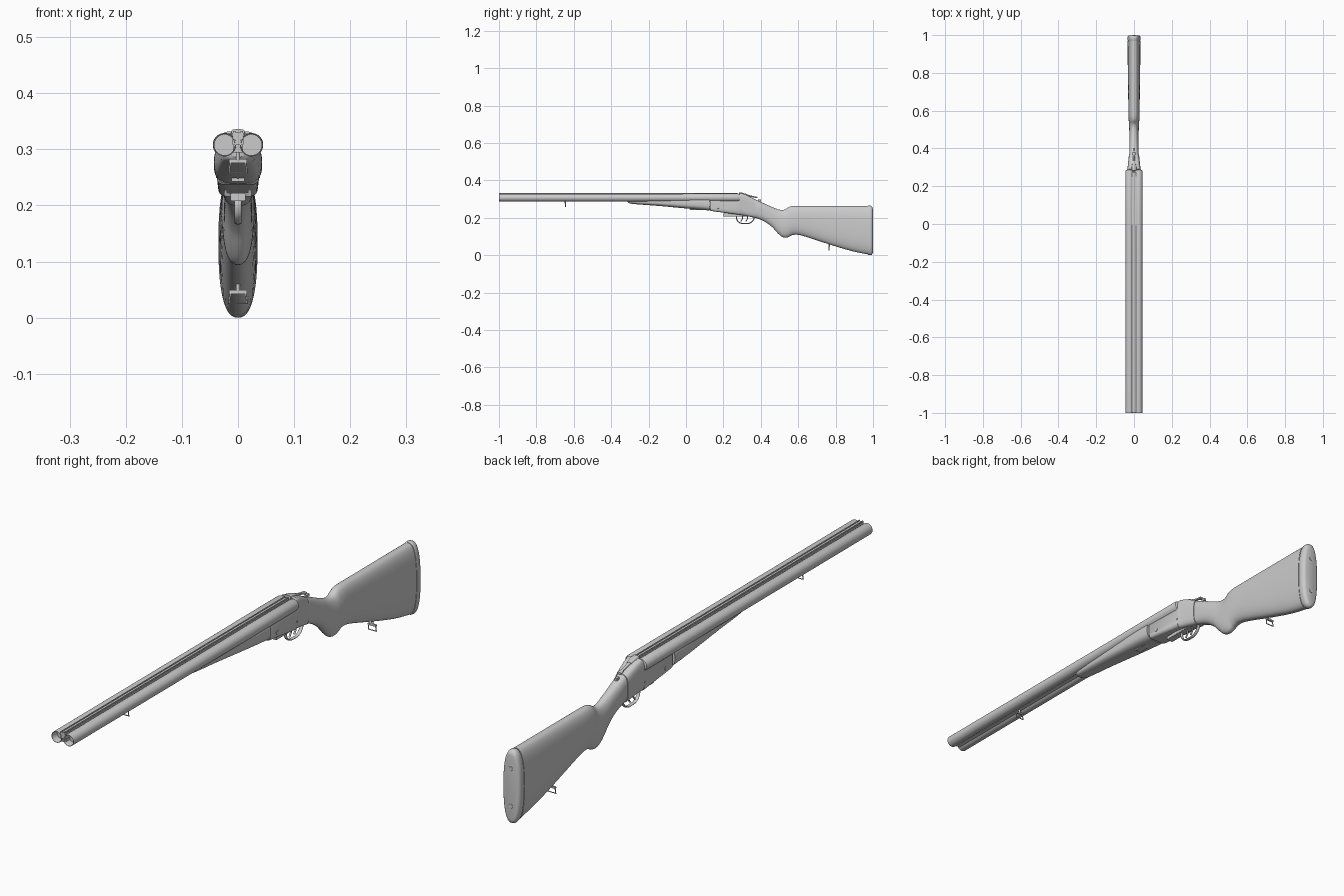
import bpy, bmesh, math
from mathutils import Vector

if "Cube" in bpy.data.objects:
    bpy.data.objects.remove(bpy.data.objects["Cube"])


def finish(name, bm, angle=35):
    bmesh.ops.recalc_face_normals(bm, faces=bm.faces)
    me = bpy.data.meshes.new(name)
    bm.to_mesh(me)
    bm.free()
    ob = bpy.data.objects.new(name, me)
    bpy.context.collection.objects.link(ob)
    bpy.ops.object.select_all(action='DESELECT')
    ob.select_set(True)
    bpy.context.view_layer.objects.active = ob
    bpy.ops.object.shade_smooth_by_angle(angle=math.radians(angle))
    return ob


def refine(secs, steps):
    """Smoothly interpolate sections along y with Hermite curves."""
    n = len(secs)

    def slope(i, k):
        a, b = secs[max(i - 1, 0)], secs[min(i + 1, n - 1)]
        return (b[k] - a[k]) / (b[0] - a[0])
    out = []
    for i in range(n - 1):
        p, q = secs[i], secs[i + 1]
        h = q[0] - p[0]
        for s in range(steps):
            t = s / steps
            row = [p[0] + t * h]
            for k in range(1, len(p)):
                row.append((2*t**3 - 3*t*t + 1) * p[k] + (t**3 - 2*t*t + t) * h * slope(i, k)
                           + (3*t*t - 2*t**3) * q[k] + (t**3 - t*t) * h * slope(i + 1, k))
            out.append(row)
    return out + [secs[-1]]


def loft(name, secs, steps=1, seg=40, x=0.0, angle=35):
    """Sections: (y, top z, bottom z, half width, superellipse power)."""
    if steps > 1:
        secs = refine(secs, steps)
    bm = bmesh.new()
    rings = []
    for y, top, bot, hw, n in secs:
        ring = []
        for i in range(seg):
            a = 2 * math.pi * i / seg
            c, s = math.cos(a), math.sin(a)
            ring.append(bm.verts.new((x + hw * math.copysign(abs(c) ** (2 / n), c), y,
                        (top + bot) / 2 + (top - bot) / 2 * math.copysign(abs(s) ** (2 / n), s))))
        rings.append(ring)
    for a, b in zip(rings, rings[1:]):
        for i in range(seg):
            j = (i + 1) % seg
            bm.faces.new((a[i], a[j], b[j], b[i]))
    bm.faces.new(rings[0])
    bm.faces.new(rings[-1])
    return finish(name, bm, angle)


def box(name, lo, hi, bevel=0.001):
    bm = bmesh.new()
    bmesh.ops.create_cube(bm, size=1)
    lo, hi = Vector(lo), Vector(hi)
    for v in bm.verts:
        v.co = (lo + hi) / 2 + v.co * (hi - lo)
    bmesh.ops.bevel(bm, geom=bm.edges[:], offset=bevel, segments=2, affect='EDGES')
    return finish(name, bm)


def wire(name, pts, depth, cyclic=False, smooth=True, xscale=1.0):
    cu = bpy.data.curves.new(name, 'CURVE')
    cu.dimensions = '3D'
    cu.bevel_depth, cu.bevel_resolution, cu.use_fill_caps = depth, 3, True
    sp = cu.splines.new('BEZIER')
    sp.bezier_points.add(len(pts) - 1)
    for b, p in zip(sp.bezier_points, pts):
        b.co = p
        b.handle_left_type = b.handle_right_type = 'AUTO' if smooth else 'VECTOR'
    sp.use_cyclic_u = cyclic
    ob = bpy.data.objects.new(name, cu)
    ob.scale.x = xscale
    bpy.context.collection.objects.link(ob)
    return ob


def disc(name, pos, axis, r, depth):
    bm = bmesh.new()
    bmesh.ops.create_cone(bm, cap_ends=True, segments=20, radius1=r, radius2=r * 0.85, depth=depth)
    rot = Vector((0, 0, 1)).rotation_difference(Vector(axis)).to_matrix()
    bmesh.ops.rotate(bm, verts=bm.verts, matrix=rot)
    bmesh.ops.translate(bm, verts=bm.verts, vec=pos)
    return finish(name, bm)


# Barrels with recessed muzzles and rounded breech ends
ZC = 0.308
for side, sx in (("left", -1), ("right", 1)):
    prof = [(-0.97, .0183), (-0.999, .0183), (-1.0, .0188), (-1.0, .0202), (-0.998, .0205),
            (-0.05, .0205), (0.05, .0212), (0.278, .0212), (0.285, .019), (0.287, .016)]
    loft(side + "_barrel", [(y, ZC + r, ZC - r, r, 2) for y, r in prof], x=sx * 0.0238)

# Top rib, its groove rails and the lower web between the barrels
box("top_rib", (-0.0095, -0.999, 0.308), (0.0095, 0.275, 0.330))
for sx in (-1, 1):
    box("rib_rail", (sx * 0.0065 - 0.002, -0.999, 0.328), (sx * 0.0065 + 0.002, 0.275, 0.333), 0.0005)
box("lower_web", (-0.009, -0.995, 0.294), (0.009, 0.28, 0.308))

# Forend wood and its metal iron
loft("forend", [(-0.312, .298, .286, .010, 2.2), (-0.305, .300, .279, .019, 2.4),
                (-0.28, .302, .274, .026, 2.6), (-0.15, .306, .264, .033, 2.8),
                (-0.02, .310, .252, .039, 3), (0.06, .310, .245, .0425, 3),
                (0.125, .310, .239, .043, 3)], steps=5)
box("forend_iron", (-0.012, 0.02, 0.243), (0.012, 0.14, 0.262))

# Receiver
loft("receiver", [(0.128, .302, .240, .036, 6), (0.131, .304, .237, .038, 6),
                  (0.286, .304, .216, .036, 6), (0.287, .328, .216, .036, 5),
                  (0.292, .332, .215, .035, 5), (0.315, .326, .211, .032, 4.5),
                  (0.345, .312, .205, .029, 4), (0.368, .300, .200, .0265, 3.6)], seg=56)
for sx in (-1, 1):
    disc("receiver_pin", (sx * 0.0375, 0.17, 0.255), (sx, 0, 0), 0.007, 0.003)
    disc("sear_pin", (sx * 0.0355, 0.285, 0.25), (sx, 0, 0), 0.004, 0.004)

# Stock with semi-pistol grip
loft("stock", [(0.355, .304, .204, .025, 3), (0.38, .294, .197, .025, 2.8),
               (0.42, .276, .180, .0245, 2.4), (0.46, .258, .151, .0245, 2.3),
               (0.49, .246, .118, .025, 2.3), (0.512, .242, .099, .026, 2.3),
               (0.53, .245, .094, .027, 2.3), (0.548, .257, .097, .028, 2.3),
               (0.565, .262, .106, .029, 2.3), (0.59, .263, .110, .0295, 2.4),
               (0.63, .263, .102, .030, 2.4), (0.76, .263, .060, .032, 2.5),
               (0.88, .263, .024, .0335, 2.5), (0.968, .263, .005, .034, 2.5)],
     steps=5, seg=48)

# Butt plate with two screws
loft("butt_seam", [(0.966, .260, .008, .0325, 2.5), (0.974, .260, .007, .0325, 2.5)], seg=48)
loft("butt_pad", [(0.971, .263, .004, .034, 2.5), (0.974, .265, .002, .035, 2.5),
                  (0.986, .265, .000, .035, 2.5), (0.993, .262, .002, .033, 2.5),
                  (0.997, .256, .007, .029, 2.5), (0.999, .248, .014, .023, 2.5)], seg=48)
for z in (0.065, 0.2):
    disc("butt_screw", (0, 0.998, z), (0, 1, 0), 0.009, 0.004)

# Top lever, thumb piece and safety catch
loft("lever_base", [(0.283, .336, .318, .012, 4), (0.30, .335, .312, .013, 4),
                    (0.325, .327, .310, .008, 4)])
loft("top_lever", [(0.30, .334, .322, .009, 3), (0.335, .323, .314, .005, 3),
                   (0.36, .316, .309, .005, 3), (0.374, .313, .305, .009, 3),
                   (0.382, .312, .305, .008, 3)], steps=4)
box("safety_catch", (-0.005, 0.385, 0.288), (0.005, 0.402, 0.298))
box("trigger_plate", (-0.013, 0.20, 0.208), (0.013, 0.33, 0.222))

# Trigger guard and two triggers
wire("trigger_guard", [(0, .272, .218), (0, .270, .196), (0, .284, .176), (0, .315, .169),
                       (0, .345, .174), (0, .362, .192), (0, .366, .206)], 0.003, xscale=2.2)
for i, y in enumerate((0.298, 0.325)):
    wire("trigger", [(0, y, .214), (0, y + .004, .199), (0, y - .001, .187), (0, y - .006, .181)],
         0.0028, xscale=1.2)

# Sling swivels: stud, thick upper bar, wire loop
for name, y, z, top in (("front", -0.645, 0.279, 0.297), ("rear", 0.765, 0.046, 0.075)):
    wire(name + "_swivel_stud", [(0, y, top), (0, y, z)], 0.004, smooth=False)
    box(name + "_swivel_bar", (-0.016, y - 0.004, z - 0.0035), (0.016, y + 0.004, z + 0.0035))
    wire(name + "_swivel_loop", [(-.013, y, z), (-.016, y, z - .020), (.016, y, z - .020), (.013, y, z)],
         0.0022, cyclic=True, smooth=False)
